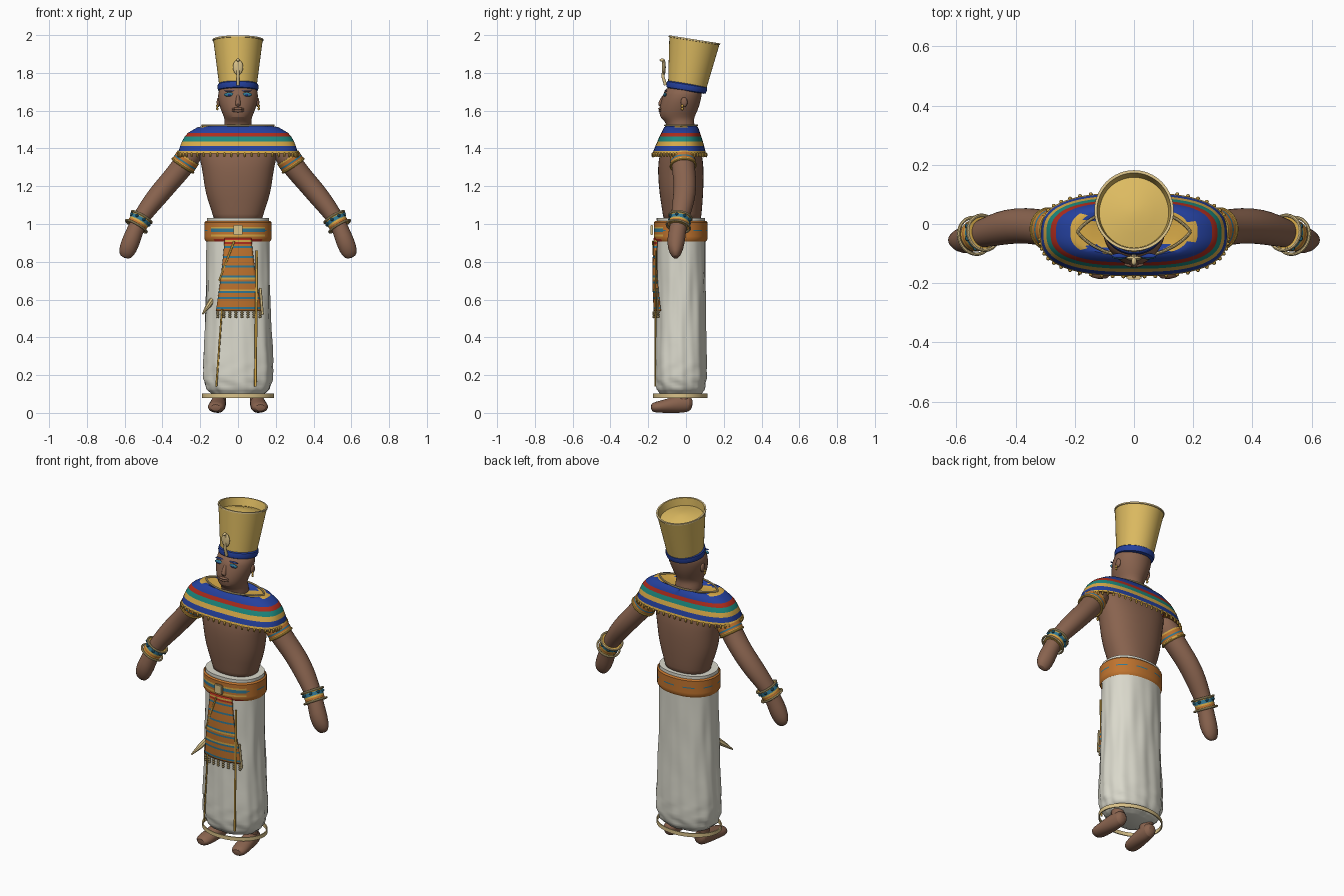
import bpy, bmesh, math
from math import sin, cos, pi
from mathutils import Matrix, Vector

cube = bpy.data.objects.get("Cube")
if cube:
    bpy.data.objects.remove(cube, do_unlink=True)


def material(name, r, g, b):
    m = bpy.data.materials.new(name)
    m.use_nodes = True
    m.diffuse_color = (r, g, b, 1)
    m.node_tree.nodes["Principled BSDF"].inputs["Base Color"].default_value = (r, g, b, 1)
    return m


SKIN = material("brown skin", .25, .125, .077)
GOLD = material("gold", .73, .50, .12)
AMBER = material("amber gold", .68, .40, .065)
PALE = material("pale gold", .70, .54, .25)
BLUE = material("royal blue", .018, .052, .34)
RED = material("red", .42, .025, .012)
TEAL = material("teal", .012, .25, .21)
CLOTH = material("white cloth", .70, .69, .60)
ORANGE = material("orange", .53, .175, .028)
STEEL = material("steel blue", .03, .19, .30)

X, Y, Z = Vector((1, 0, 0)), Vector((0, 1, 0)), Vector((0, 0, 1))


def finish(name, bm, mats, mirror=False, subsurf=0, matrix=None):
    """Turn a bmesh into a smooth-shaded object with optional modifiers."""
    me = bpy.data.meshes.new(name)
    if matrix:
        bm.transform(matrix)
    bm.to_mesh(me)
    bm.free()
    for m in mats:
        me.materials.append(m)
    ob = bpy.data.objects.new(name, me)
    bpy.context.collection.objects.link(ob)
    if mirror:
        ob.modifiers.new("Mirror", 'MIRROR').use_mirror_merge = False
    if subsurf:
        s = ob.modifiers.new("Subdivision", 'SUBSURF')
        s.levels = s.render_levels = subsurf
    bpy.ops.object.select_all(action='DESELECT')
    ob.select_set(True)
    bpy.context.view_layer.objects.active = ob
    bpy.ops.object.shade_smooth_by_angle(angle=math.radians(40))
    return ob


def sweep(name, path, rows, side=X, axis=None, n=24, power=2, caps=True,
          wobble=None, **kw):
    """Superellipse rings (x, y, z, ra, rb) along a path; rows = colour(s) per row."""
    rows = rows if isinstance(rows, list) else [rows] * (len(path) - 1)
    mats = list(dict.fromkeys(rows))
    bm = bmesh.new()
    centres = [Vector(p[:3]) for p in path]
    rings = []
    for i, p in enumerate(path):
        t = axis or (centres[min(i + 1, len(path) - 1)] - centres[max(i - 1, 0)]).normalized()
        u = (side - t * side.dot(t)).normalized()
        v = t.cross(u)
        ring = []
        for j in range(n):
            a = 2 * pi * j / n
            c, s = cos(a), sin(a)
            k = (abs(c) ** power + abs(s) ** power) ** (-1 / power)
            if wobble:
                k *= wobble(a, p[2])
            ring.append(bm.verts.new(centres[i] + u * p[3] * c * k + v * p[4] * s * k))
        rings.append(ring)
    for i in range(len(rings) - 1):
        for j in range(n):
            q = (j + 1) % n
            f = bm.faces.new((rings[i][j], rings[i][q], rings[i + 1][q], rings[i + 1][j]))
            f.material_index = mats.index(rows[i])
    if caps:
        bm.faces.new(rings[0][::-1]).material_index = mats.index(rows[0])
        bm.faces.new(rings[-1]).material_index = mats.index(rows[-1])
    return finish(name, bm, mats, **kw)


def loft(name, profile, rows, **kw):
    """Horizontal rings given as (z, rx, ry, cy)."""
    return sweep(name, [(0, cy, z, rx, ry) for z, rx, ry, cy in profile], rows, axis=Z, **kw)


def balls(name, points, size, mat, seg=16, **kw):
    bm = bmesh.new()
    for p in points:
        bmesh.ops.create_uvsphere(bm, u_segments=seg, v_segments=seg // 2, radius=1,
                                  matrix=Matrix.Translation(p) @ Matrix.Diagonal((*size, 1)))
    return finish(name, bm, [mat], **kw)


# Body
loft("torso", [(1.0, .13, .1, -.02), (1.05, .132, .102, -.02), (1.12, .16, .112, -.023),
               (1.2, .18, .119, -.026), (1.3, .19, .123, -.028), (1.38, .215, .112, -.028),
               (1.45, .2, .08, -.026), (1.51, .08, .07, -.025)], SKIN, power=2.3, subsurf=1)
loft("head", [(1.47, .08, .08, -.025), (1.52, .074, .074, -.027), (1.545, .07, .078, -.036),
              (1.565, .074, .092, -.048), (1.6, .09, .102, -.04), (1.64, .102, .106, -.03),
              (1.68, .109, .103, -.02), (1.74, .1, .1, -.005)], SKIN, subsurf=1)

ARM = [(.215, -.02, 1.43, .06, .06), (.25, -.02, 1.37, .064, .064), (.3, -.014, 1.295, .063, .06),
       (.365, -.004, 1.22, .061, .057), (.425, -.008, 1.15, .061, .057), (.48, -.022, 1.08, .055, .05),
       (.522, -.035, 1.02, .046, .044), (.545, -.045, .965, .046, .045), (.57, -.055, .9, .05, .05),
       (.592, -.055, .845, .034, .045), (.603, -.053, .82, .012, .022)]
sweep("arms", ARM, SKIN, side=Y, n=16, mirror=True, subsurf=1)
sweep("feet", [(.1, .035, .045, .02, .02), (.1, .02, .048, .038, .044), (.105, -.04, .048, .042, .05),
               (.11, -.1, .036, .046, .037), (.117, -.16, .03, .047, .03),
               (.119, -.187, .026, .028, .02)], SKIN, n=16, mirror=True, subsurf=1)
sweep("ankles", [(.1, -.02, .04, .036, .036), (.1, -.015, .09, .036, .038),
                 (.1, -.01, .16, .045, .045)], SKIN, n=16, mirror=True)

# Face
sweep("nose", [(0, -.127, 1.62, .012, .012), (0, -.131, 1.634, .017, .021),
               (0, -.125, 1.655, .012, .016), (0, -.112, 1.69, .009, .008)], SKIN,
      axis=Z, n=12, subsurf=1)
balls("lips", [(0, -.136, 1.61), (0, -.135, 1.598)], (.033, .011, .007), SKIN)
balls("eyes", [(.047, -.111, 1.685)], (.027, .008, .011), STEEL, mirror=True)
balls("pupils", [(.047, -.115, 1.683)], (.008, .006, .006), BLUE, mirror=True)
balls("brows", [(.047, -.107, 1.705)], (.029, .008, .003), BLUE, mirror=True)
balls("ears", [(.103, -.01, 1.645)], (.01, .018, .026), SKIN, mirror=True)
balls("earrings", [(.11, -.02, 1.625), (.11, -.02, 1.61)], (.006, .007, .008), AMBER, mirror=True)

# Tilted crown with a sunken domed top
TILT = Matrix.Translation((0, .003, 1.722)) @ Matrix.Rotation(math.radians(-9), 4, 'X')
crown = [(0, .098), (.25, .13), (.251, .134), (.259, .134), (.259, .125), (.215, .117),
         (.228, .07), (.236, .03), (.238, .005)]
loft("crown", [(z, r, r * 1.03, .002) for z, r in crown], [GOLD, PALE, PALE, PALE] + [GOLD] * 4,
     n=64, matrix=TILT)
loft("crown_band", [(z, r, r, 0) for z, r in
                    [(-.018, .095), (-.014, .105), (0, .109), (.016, .107), (.024, .098)]],
     BLUE, n=48, matrix=TILT)
sweep("serpent_stalk", [(0, -.108, 1.735, .009, .009), (0, -.122, 1.78, .008, .008),
                        (0, -.118, 1.83, .008, .008), (0, -.122, 1.868, .006, .006)], PALE, n=12)
balls("serpent_hood", [(0, -.116, 1.83)], (.027, .009, .041), PALE)
balls("serpent_head", [(0, -.126, 1.868)], (.009, .014, .008), PALE)

# Broad striped collar, blue at the neck with gold patches on the shoulders
COLLAR = [(1.373, .318, .141, -.035), (1.386, .314, .138, -.035), (1.413, .306, .129, -.033),
          (1.438, .296, .12, -.031), (1.463, .282, .111, -.03), (1.483, .264, .102, -.028),
          (1.512, .215, .09, -.026), (1.518, .185, .08, -.026), (1.51, .14, .07, -.026),
          (1.5, .07, .06, -.03)]
collar = loft("collar", COLLAR, [AMBER, BLUE, AMBER, TEAL, RED] + [BLUE] * 4,
              n=64, power=2.7, caps=False)
for f in collar.data.polygons:
    x, y, z = f.center
    if z > 1.495 and .08 < abs(x) < .2 and abs(y + .03) < .05 + .02 * sin(60 * x):
        f.material_index = 0
loft("collar_lining", [(1.373, .318, .141, -.035), (1.41, .2, .1, -.03)][::-1], ORANGE,
     n=64, power=2.7, caps=False)
fringe = []
for k in range(56):
    c, s = cos(2 * pi * k / 56), sin(2 * pi * k / 56)
    r = (abs(c) ** 2.7 + abs(s) ** 2.7) ** (-1 / 2.7)
    fringe.append((.318 * c * r, -.035 + .142 * s * r, 1.366))
balls("collar_fringe", fringe, (.007, .007, .013), AMBER, seg=8)
rim = [(.19 * cos(a), -.026 + .085 * sin(a) * abs(sin(a)) ** .6, 1.522)
       for a in (2 * pi * k / 48 for k in range(49))]
sweep("neck_rim", [(*p, .005, .005) for p in rim], PALE, side=Z, n=8, caps=False)


# Arm jewellery, built around points on the arm path
def cuff(name, centre, along, radius, length, rows):
    c, t = Vector(centre), Vector(along).normalized()
    k = len(rows)
    path = [(*(c + t * length * (i / k - .5)), radius, radius) for i in range(k + 1)]
    sweep(name, path, rows, side=Y, n=32, mirror=True)


def circle(centre, along, radius, count):
    turn = Vector(along).to_track_quat('Z', 'Y').to_matrix()
    return [Vector(centre) + turn @ Vector((cos(a) * radius, sin(a) * radius, 0))
            for a in (2 * pi * i / count for i in range(count + 1))]


def hoop(name, centre, along, radius, mat):
    sweep(name, [(*p, .006, .006) for p in circle(centre, along, radius, 32)], mat,
          side=Vector(along).normalized(), n=8, mirror=True)


UPPER, LOWER = Vector((.05, .006, -.075)), Vector((.035, -.013, -.06))
cuff("armbands", (.277, -.017, 1.332), UPPER, .067, .05,
     [AMBER, ORANGE, ORANGE, STEEL, ORANGE, AMBER])
hoop("armband_rims", (.292, -.015, 1.309), UPPER, .066, AMBER)
wrist = Vector((.524, -.035, 1.012))
cuff("bracelets", wrist, LOWER, .054, .06, [AMBER, STEEL, STEEL, AMBER, ORANGE, AMBER])
hoop("upper_bracelet_hoops", wrist - LOWER * .42, LOWER, .06, PALE)
hoop("lower_bracelet_hoops", wrist + LOWER * .4, LOWER, .063, PALE)
balls("bracelet_studs", circle(wrist - LOWER * .2, LOWER, .057, 8)[:8], (.009, .009, .009),
      STEEL, seg=8, mirror=True)


# Long draped skirt with soft, lumpy folds
def folds(a, z):
    fade = min(1, max(0, (1.0 - z) * 3))
    low = max(0, .5 - z)
    return 1 + fade * (.014 * sin(9 * a + 2 * sin(5 * z)) + .009 * sin(17 * a + 4 * z)
                       + .006 * sin(5 * a + 22 * z) + .04 * low * sin(7 * a + 3 * sin(40 * z)))


knots = [(.085, .09, .07, -.028), (.1, .138, .107, -.028), (.125, .165, .125, -.028),
         (.18, .182, .136, -.028), (.27, .184, .137, -.028), (.45, .174, .132, -.027),
         (.65, .168, .129, -.026), (.85, .167, .128, -.026), (.95, .166, .128, -.026),
         (1.031, .165, .128, -.027)]
profile = []
for p, q in zip(knots, knots[1:]):
    profile += [tuple(u + (w - u) * k / 4 for u, w in zip(p, q)) for k in range(4)]
loft("skirt", profile + [knots[-1]], CLOTH, n=96, power=2.3, wobble=folds)
section = [(.08, 0), (.102, 0), (.102, .006), (.08, .006), (.08, 0)]
loft("hem_hoop", [(z, .19 - d, .145 - d, -.03) for z, d in section], PALE, n=48, caps=False)

# Belt and buckle
levels = [.908, .92, .935, .945, .957, .963, .969, .975, .985, 1.008, 1.016]
belt = loft("belt", [(z, .178 - .008 * (i in (0, 10)), .142 - .008 * (i in (0, 10)), -.028)
                     for i, z in enumerate(levels)],
            [RED, ORANGE, AMBER, ORANGE, STEEL, STEEL, STEEL, AMBER, ORANGE, ORANGE],
            n=64, power=2.2, caps=False)
slots = list(belt.data.materials)
for f in belt.data.polygons:  # thin broken line everywhere but the front
    dash = abs(f.center.z - .966) < .002 and f.index % 7 > 2
    if f.center.y > -.125 and not dash:
        f.material_index = slots.index(ORANGE)
bm = bmesh.new()
bmesh.ops.create_cube(bm, matrix=Matrix.Translation((0, -.181, .968)) @ Matrix.Diagonal((.05, .014, .055, 1)))
bmesh.ops.bevel(bm, geom=bm.edges[:], offset=.004, segments=2, affect='EDGES')
finish("buckle", bm, [PALE])


# Striped apron hanging over the skirt
def front(x, lift=0):
    return -.171 - lift + 1.7 * x * x


palette = [ORANGE, STEEL, AMBER, RED]
stripes = "3230100001000010000120100021001000010"
bm = bmesh.new()
grid = []
for i in range(len(stripes) + 1):
    t = i / len(stripes)
    half = .072 + .05 * t ** 1.3
    xs = [.005 * t + half * (k / 6 - 1) for k in range(13)]
    grid.append([bm.verts.new((x, front(x, .007 * sin(pi * t)), .925 - .385 * t)) for x in xs])
for i, s in enumerate(stripes):
    for k in range(12):
        f = bm.faces.new((grid[i][k], grid[i + 1][k], grid[i + 1][k + 1], grid[i][k + 1]))
        f.material_index = int(s)
apron = finish("apron", bm, palette)
apron.modifiers.new("Thickness", 'SOLIDIFY').thickness = .012
tassel = [(x, front(x), .532 - .012 * r) for x in (.032 * k - .107 for k in range(8)) for r in range(3)]
balls("apron_tassels", tassel, (.008, .008, .007), PALE, seg=8)


# Gold cords, skirt trims and the projecting blade
def cord(name, ends, r, mat):
    (x0, z0), (x1, z1) = ends
    pts = [(x0 + (x1 - x0) * k / 8, z0 + (z1 - z0) * k / 8) for k in range(9)]
    sweep(name, [(x, front(x, .006), z, r, r * .6) for x, z in pts], mat, n=8)


cord("apron_cord", ((-.02, .91), (-.1, .7)), .005, AMBER)
cord("left_trim", ((.1, .86), (.092, .14)), .007, AMBER)
cord("right_trim", ((-.085, .55), (-.115, .14)), .005, AMBER)
cord("left_apron_strap", ((.118, .66), (.13, .52)), .007, PALE)
sweep("blade", [(-.135, -.09, .6, .02, .016), (-.16, -.13, .563, .014, .014),
                (-.187, -.172, .524, .003, .004)], PALE, side=Y, n=8)
